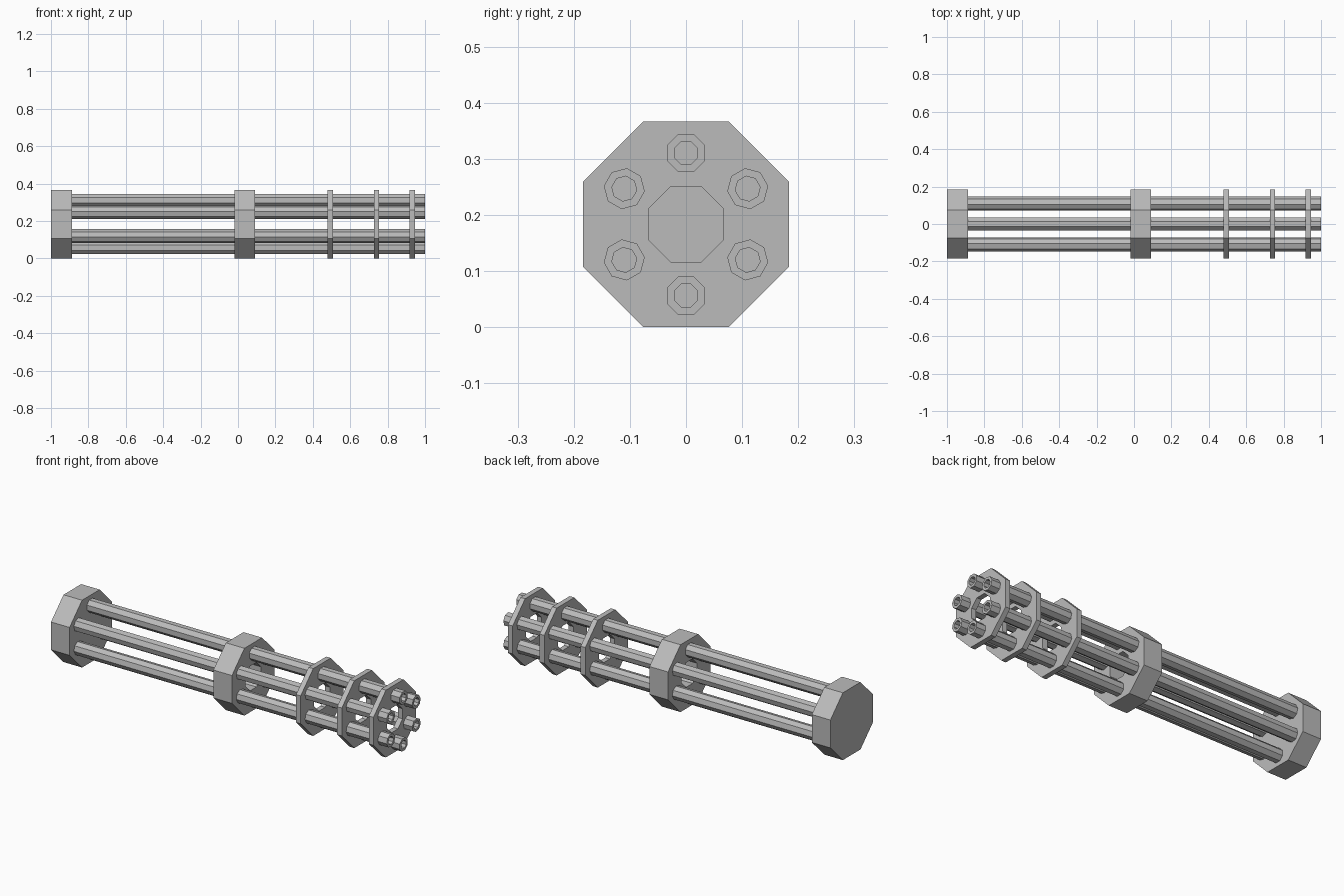
import bpy, bmesh
from math import pi, cos, sin

cube = bpy.data.objects.get("Cube")
if cube:
    bpy.data.objects.remove(cube, do_unlink=True)

grey = bpy.data.materials.new("gunmetal_grey")
grey.use_nodes = True
COLOUR = (0.5, 0.5, 0.5, 1)
grey.diffuse_color = COLOUR
grey.node_tree.nodes["Principled BSDF"].inputs["Base Color"].default_value = COLOUR

SIDES = 8
AXIS_Z = 0.1835


def octagonal_part(name, x0, x1, apothem, hole=0.0, y=0.0, z=0.0, turn=0.0):
    """Eight-sided prism along x, optionally bored right through."""
    bm = bmesh.new()

    def ring(x, flat):
        r = flat / cos(pi / SIDES)
        angles = [turn + (i + 0.5) * 2 * pi / SIDES for i in range(SIDES)]
        return [bm.verts.new((x, y + r * cos(a), AXIS_Z + z + r * sin(a))) for a in angles]

    def bridge(a, b):
        for i in range(SIDES):
            j = (i + 1) % SIDES
            bm.faces.new((a[i], a[j], b[j], b[i]))

    back, front = ring(x0, apothem), ring(x1, apothem)
    bridge(back, front)
    if hole:
        inner_back, inner_front = ring(x0, hole), ring(x1, hole)
        bridge(front, inner_front)
        bridge(inner_front, inner_back)
        bridge(inner_back, back)
    else:
        bm.faces.new(back)
        bm.faces.new(front)
    bmesh.ops.recalc_face_normals(bm, faces=bm.faces)
    mesh = bpy.data.meshes.new(name)
    bm.to_mesh(mesh)
    bm.free()
    mesh.materials.append(grey)
    obj = bpy.data.objects.new(name, mesh)
    bpy.context.collection.objects.link(obj)


# Solid rear block, thick middle collar and three thin spacer plates
BODY, BORE = 0.1835, 0.067
octagonal_part("rear_block", -1.0, -0.888, BODY)
octagonal_part("middle_collar", -0.02, 0.092, BODY, BORE)
for i, x in enumerate((0.493, 0.741, 0.932)):
    octagonal_part(f"spacer_plate_{i + 1}", x - 0.014, x + 0.014, BODY, BORE)

# Six hollow barrels around the axis, each turned with its position
for i in range(6):
    a = i * pi / 3
    octagonal_part(f"barrel_{i + 1}", -0.89, 1.0, 0.034, 0.0207,
                   y=-0.127 * sin(a), z=0.127 * cos(a), turn=a)
